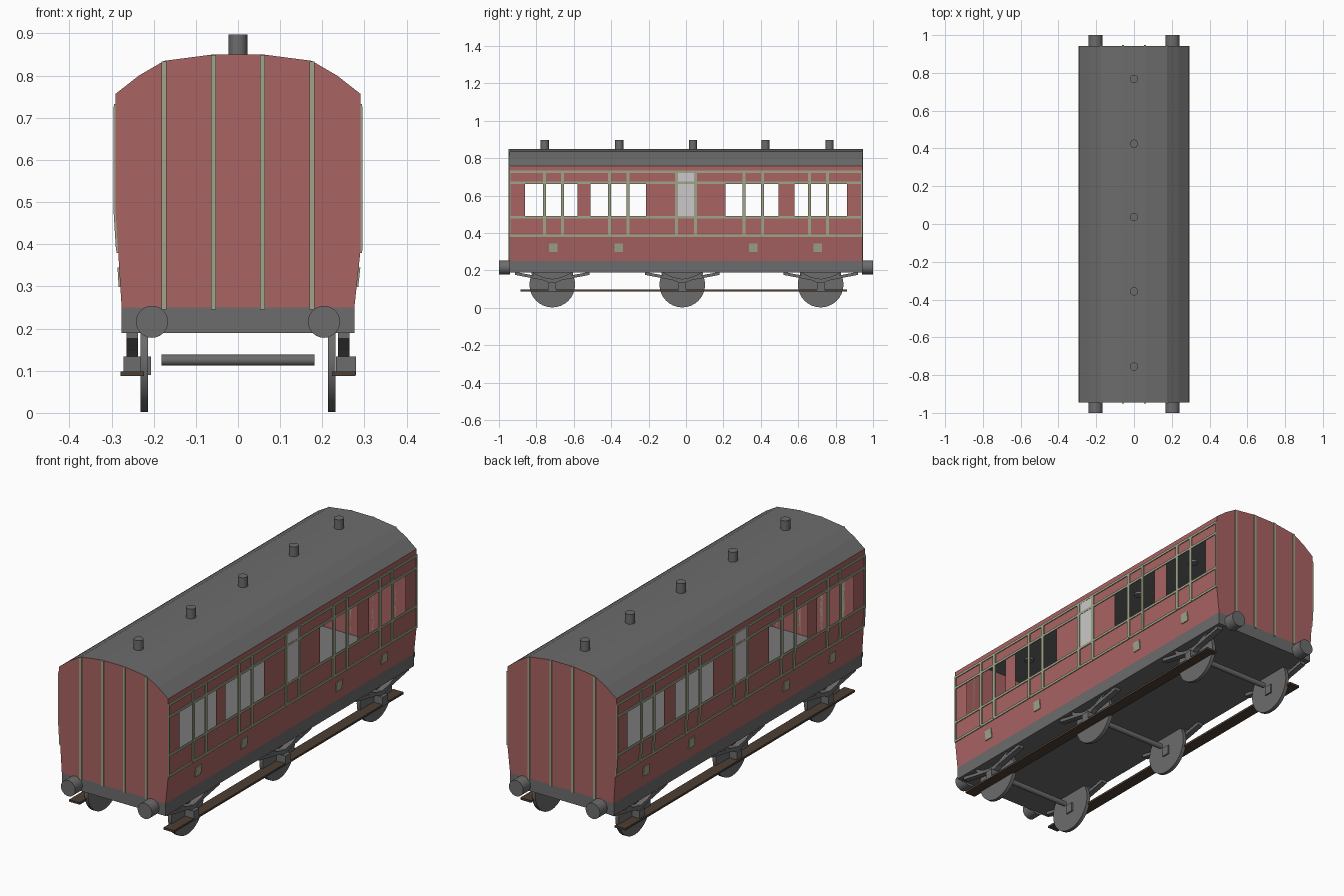
import bpy, bmesh, math
from mathutils import Vector

if "Cube" in bpy.data.objects:
    bpy.data.objects.remove(bpy.data.objects["Cube"])


def material(name, rgb):
    m = bpy.data.materials.new(name)
    m.diffuse_color = (*rgb, 1)
    m.use_nodes = True
    m.node_tree.nodes["Principled BSDF"].inputs["Base Color"].default_value = m.diffuse_color
    return m


RED = material("coach_red", (0.40, 0.125, 0.125))
GREY = material("dark_grey", (0.15, 0.15, 0.15))
FLOOR = material("floor_grey", (0.19, 0.19, 0.19))
TRIM = material("sage_trim", (0.35, 0.37, 0.25))
PANE = material("pale_pane", (0.60, 0.58, 0.58))
WOOD = material("brown_wood", (0.075, 0.05, 0.035))

Y0, Y1 = -0.945, 0.943          # body ends
KINK = {1: 0.38, -1: 0.475}     # height where each side starts to taper
WINDOWS = [(-0.86, -0.58), (-0.51, -0.215), (0.21, 0.495), (0.58, 0.86)]
ROOF = [(0.29, 0.757), (0.235, 0.80), (0.175, 0.835), (0.06, 0.85)]
ROOF = ROOF + [(-x, z) for x, z in reversed(ROOF)]


def wall_x(side, z):
    """x of the body side at height z"""
    k = KINK[side]
    if z >= k:
        return side * 0.29
    if z <= 0.25:
        return side * 0.276
    return side * (0.276 + 0.014 * (z - 0.25) / (k - 0.25))


def mesh_object(name, faces, mat):
    """Object from a list of polygons given as point lists"""
    bm = bmesh.new()
    for f in faces:
        bm.faces.new([bm.verts.new(p) for p in f])
    bmesh.ops.remove_doubles(bm, verts=bm.verts, dist=1e-5)
    bmesh.ops.recalc_face_normals(bm, faces=bm.faces)
    me = bpy.data.meshes.new(name)
    bm.to_mesh(me)
    bm.free()
    me.materials.append(mat)
    ob = bpy.data.objects.new(name, me)
    bpy.context.collection.objects.link(ob)
    return ob


def prism(poly, offset):
    """Closed faces of a polygon swept along an offset"""
    a = [Vector(p) for p in poly]
    b = [p + Vector(offset) for p in a]
    n = len(a)
    return [a, b[::-1]] + [[a[i], a[(i + 1) % n], b[(i + 1) % n], b[i]] for i in range(n)]


def box(x0, x1, y0, y1, z0, z1):
    return prism([(x0, y0, z0), (x1, y0, z0), (x1, y1, z0), (x0, y1, z0)], (0, 0, z1 - z0))


def cylinder(name, r, depth, loc, axis, mat, seg=24):
    rot = {'X': (0, math.pi / 2, 0), 'Y': (math.pi / 2, 0, 0), 'Z': (0, 0, 0)}[axis]
    bpy.ops.mesh.primitive_cylinder_add(vertices=seg, radius=r, depth=depth, location=loc, rotation=rot)
    ob = bpy.context.object
    ob.name = name
    ob.data.materials.append(mat)
    bpy.ops.object.shade_smooth_by_angle()


def plate(side, y0, y1, z0, z1, t=0.004):
    """Thin plate hugging the tapered body side"""
    zs = [z0] + [z for z in (KINK[side],) if z0 < z < z1] + [z1]
    faces = []
    for a, b in zip(zs, zs[1:]):
        xa, xb = wall_x(side, a), wall_x(side, b)
        faces += prism([(xa, y0, a), (xa, y1, a), (xb, y1, b), (xb, y0, b)], (side * t, 0, 0))
    return faces


# body sides with window openings, and grey sole bars
ys = sorted([Y0, Y1] + [y for w in WINDOWS for y in w])
for side, label in ((1, "right"), (-1, "left")):
    zs = [0.25, KINK[side], 0.485, 0.668, 0.757]
    walls = []
    for a, b in zip(zs, zs[1:]):
        for c, d in zip(ys, ys[1:]):
            if a == 0.485 and (c, d) in WINDOWS:
                continue
            walls.append([(wall_x(side, a), c, a), (wall_x(side, a), d, a),
                          (wall_x(side, b), d, b), (wall_x(side, b), c, b)])
    ob = mesh_object(label + "_wall", walls, RED)
    # outward facing normals
    if ob.data.polygons[0].normal.x * side < 0:
        ob.data.flip_normals()

    # trim strips, door pane and small square panels
    trim = []
    for z in (0.385, 0.484, 0.669, 0.727):
        trim += plate(side, Y0, Y1, z - 0.006, z + 0.006)
    for y in (0.05, 0.31, 0.41, 0.66, 0.757):
        for s in (1, -1):
            trim += plate(side, s * y - 0.008, s * y + 0.008, 0.385, 0.727, 0.005)
    for y in (Y0 + 0.004, Y1 - 0.004):
        trim += plate(side, y - 0.004, y + 0.004, 0.385, 0.727, 0.005)
    for y in (-0.71, -0.36, 0.36, 0.705):
        trim += plate(side, y - 0.022, y + 0.022, 0.298, 0.345)
    mesh_object(label + "_trim", trim, TRIM)
    mesh_object(label + "_door_pane", plate(side, -0.042, 0.042, 0.49, 0.721, 0.003), PANE)

# end walls with vertical trim
for y, s, label in ((Y0, -1, "front"), (Y1, 1, "back")):
    left = [(-0.276, 0.25), (-0.29, KINK[-1])]
    right = [(0.29, KINK[1]), (0.276, 0.25)]
    outline = left + ROOF[::-1] + right
    ob = mesh_object(label + "_wall", [[(x, y, z) for x, z in outline]], RED)
    if ob.data.polygons[0].normal.y * s < 0:
        ob.data.flip_normals()
    strips = []
    for x, top in ((-0.175, 0.833), (-0.058, 0.849), (0.058, 0.849), (0.175, 0.833)):
        strips += box(x - 0.006, x + 0.006, y, y + s * 0.004, 0.245, top)
    mesh_object(label + "_trim", strips, TRIM)

# roof shell
roof = mesh_object("roof", [[(a[0], Y0, a[1]), (b[0], Y0, b[1]), (b[0], Y1, b[1]), (a[0], Y1, a[1])]
                            for a, b in zip(ROOF, ROOF[1:])], GREY)
if roof.data.polygons[3].normal.z < 0:
    roof.data.flip_normals()

# underframe and interior floor
mesh_object("underframe", box(-0.276, 0.276, Y0, Y1, 0.19, 0.25), GREY)
mesh_object("floor", box(-0.274, 0.274, Y0 + 0.002, Y1 - 0.002, 0.248, 0.253), FLOOR)

# roof vents
for y in (-0.755, -0.357, 0.037, 0.425, 0.767):
    cylinder("roof_vent", 0.022, 0.057, (0, y, 0.8685), 'Z', GREY, 16)

# buffers
for x in (-0.204, 0.204):
    for y in (-0.97, 0.97):
        cylinder("buffer", 0.038, 0.06, (x, y, 0.216), 'Y', GREY)

# wheelsets with axles, axle boxes and springs
for y in (-0.715, -0.02, 0.72):
    cylinder("axle", 0.013, 0.364, (0, y, 0.125), 'X', GREY, 16)
    for s in (1, -1):
        cylinder("wheel", 0.122, 0.018, (s * 0.222, y, 0.124), 'X', GREY, 32)
        xs = (0.233, 0.28) if s > 0 else (-0.271, -0.206)
        mesh_object("axle_box", box(*xs, y - 0.02, y + 0.02, 0.09, 0.134), GREY)
        parts = []
        for d in (1, -1):
            # long leaf spring arm and shorter bracing arm
            for reach, low, thick in ((0.2, 0.138, 0.016), (0.11, 0.125, 0.014)):
                arm = [(y, low), (y + d * reach, 0.192 - thick),
                       (y + d * reach, 0.192), (y, low + thick)]
                parts += prism([(s * 0.237, py, pz) for py, pz in arm], (s * 0.028, 0, 0))
        mesh_object("spring", parts, GREY)

# long footboards
for s in (1, -1):
    mesh_object("footboard", box(s * 0.223, s * 0.279, -0.885, 0.86, 0.088, 0.098), WOOD)
